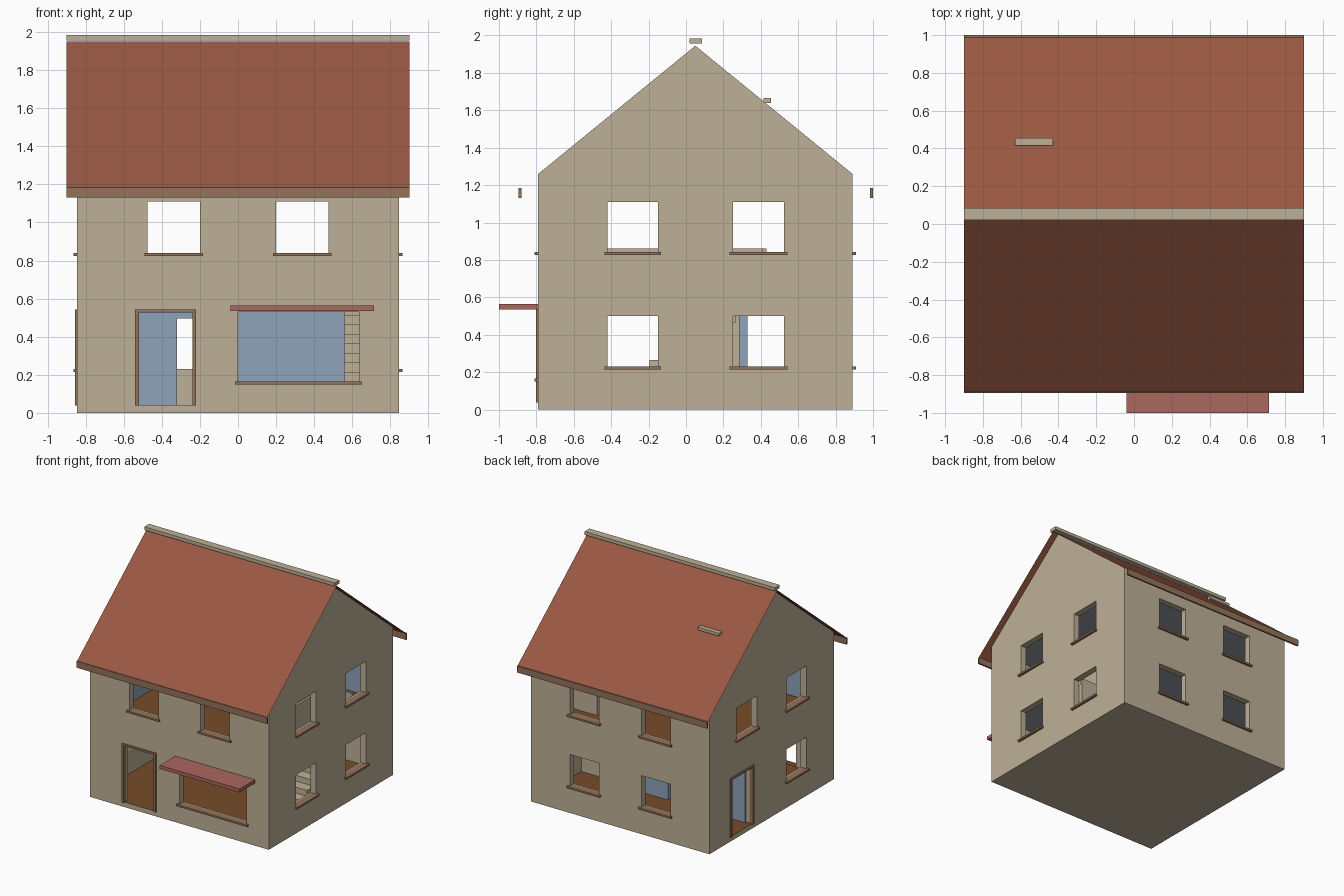
import bpy, bmesh
from mathutils import Vector

if "Cube" in bpy.data.objects:
    bpy.data.objects.remove(bpy.data.objects["Cube"])


def make_material(name, r, g, b):
    lin = [((c / 255 + 0.055) / 1.055) ** 2.4 for c in (r, g, b)] + [1]
    m = bpy.data.materials.new(name)
    m.use_nodes = True
    m.diffuse_color = lin
    m.node_tree.nodes["Principled BSDF"].inputs["Base Color"].default_value = lin
    return m


plaster = make_material("beige_plaster", 190, 176, 151)
tile = make_material("roof_tile", 154, 88, 66)
wood = make_material("brown_trim", 147, 114, 90)
red = make_material("awning_red", 171, 103, 94)
blue = make_material("blue_paint", 143, 163, 186)
floor = make_material("floor_wood", 118, 76, 42)
grey = make_material("ceiling_grey", 150, 155, 165)


def add_box(bm, x, y, z):
    """Box given by its (low, high) ranges."""
    verts = bmesh.ops.create_cube(bm, size=1)["verts"]
    for v in verts:
        v.co = Vector([(r[0] + r[1]) / 2 + c * (r[1] - r[0])
                       for r, c in zip((x, y, z), v.co)])


def finish(bm, name, *mats):
    bmesh.ops.recalc_face_normals(bm, faces=bm.faces)
    mesh = bpy.data.meshes.new(name)
    bm.to_mesh(mesh)
    bm.free()
    for m in mats:
        mesh.materials.append(m)
    ob = bpy.data.objects.new(name, mesh)
    bpy.context.scene.collection.objects.link(ob)
    return ob


def boxes(name, mat, *ranges):
    bm = bmesh.new()
    for r in ranges:
        add_box(bm, *r)
    return finish(bm, name, mat)


# Main dimensions
X, Y0, Y1 = 0.845, -0.79, 0.89
IX, IY0, IY1 = 0.79, -0.735, 0.835
RIDGE, EAVE, MID = 1.945, 1.26, 0.05
GROUND, UPPER, CEILING = 0.04, 0.64, 1.19

# House shell: gabled profile swept along x
bm = bmesh.new()
profile = [(Y0, 0), (Y1, 0), (Y1, EAVE), (MID, RIDGE), (Y0, EAVE)]
face = bm.faces.new([bm.verts.new((-X, y, z)) for y, z in profile])
swept = bmesh.ops.extrude_face_region(bm, geom=[face])["geom"]
bmesh.ops.translate(bm, vec=(2 * X, 0, 0),
                    verts=[g for g in swept if isinstance(g, bmesh.types.BMVert)])
walls = finish(bm, "house_walls", plaster, floor, grey, blue)

# Openings: wall, range along the wall, height range
cols_x = [(-0.475, -0.2), (0.2, 0.475)]
cols_y = [(-0.42, -0.15), (0.25, 0.525)]
low, high = (0.23, 0.5), (0.84, 1.11)
windows = [("front", c, high) for c in cols_x] + [("front", (0, 0.635), (0.165, 0.53))]
windows += [("back", c, h) for c in cols_x for h in (low, high)]
windows += [("left", c, h) for c in cols_y for h in (low, high)]
windows += [("right", c, high) for c in cols_y] + [("right", cols_y[0], low)]
doors = [("front", (-0.525, -0.235), (0.042, 0.53)),
         ("right", (0.315, 0.6), (0.042, 0.53))]


def on_wall(wall, span, heights, inward, outward):
    """Box ranges for a part set into or standing out of a wall."""
    if wall == "front":
        return span, (Y0 - outward, Y0 + inward), heights
    if wall == "back":
        return span, (Y1 - inward, Y1 + outward), heights
    if wall == "left":
        return (X - inward, X + outward), span, heights
    return (-X - outward, -X + inward), span, heights


rooms = boxes("room_cutter", plaster,
              ((-IX, IX), (IY0, IY1), (GROUND, 0.58)),
              ((-IX, IX), (IY0, IY1), (UPPER, CEILING)))
holes = boxes("opening_cutter", plaster,
              ((0.56, 0.78), (-0.3, 0.41), (0.55, 0.7)),
              *[on_wall(*o, 0.08, 0.05) for o in windows + doors])
for cutter in (rooms, holes):
    cutter.hide_render = True
    mod = walls.modifiers.new(cutter.name, "BOOLEAN")
    mod.operation, mod.solver, mod.object = "DIFFERENCE", "EXACT", cutter
bpy.context.view_layer.update()
cut = bpy.data.meshes.new_from_object(
    walls.evaluated_get(bpy.context.evaluated_depsgraph_get()))
walls.modifiers.clear()
walls.data = cut
for cutter in (rooms, holes):
    bpy.data.objects.remove(cutter)
cut.materials.clear()
for m in (plaster, floor, grey, blue):
    cut.materials.append(m)

# Inside faces: wooden floors, grey ceilings, blue upper walls
for p in cut.polygons:
    c, n = p.center, p.normal
    p.material_index = 0
    if n.z > 0.9 and min(abs(c.z - GROUND), abs(c.z - UPPER)) < 0.004:
        p.material_index = 1
    elif n.z < -0.9 and min(abs(c.z - 0.58), abs(c.z - CEILING)) < 0.004:
        p.material_index = 2
    elif UPPER < c.z < CEILING and (
            abs(abs(c.x) - IX) < 0.002 or min(abs(c.y - IY0), abs(c.y - IY1)) < 0.002):
        p.material_index = 3

# Window sills
for i, (wall, (a, b), (z0, z1)) in enumerate(windows):
    boxes(f"window_sill_{i + 1}", wood,
          on_wall(wall, (a - 0.017, b + 0.017), (z0 - 0.015, z0 + 0.001), 0.04, 0.02))

# Door frames
for wall, (a, b), (z0, z1) in doors:
    boxes(f"{wall}_door_frame", wood,
          on_wall(wall, (a - 0.015, a + 0.004), (z0 - 0.004, z1 + 0.012), 0.02, 0.012),
          on_wall(wall, (b - 0.004, b + 0.015), (z0 - 0.004, z1 + 0.012), 0.02, 0.012),
          on_wall(wall, (a, b), (z1 - 0.004, z1 + 0.012), 0.02, 0.012))

# Roof sheet with overhang
RX, lift = 0.9, 0.005
slope = (RIDGE - EAVE) / (MID - Y0)
drop = RIDGE - slope * 0.94 + lift
bm = bmesh.new()
rows = [[bm.verts.new((x, y, z)) for x in (-RX, RX)]
        for y, z in ((MID - 0.94, drop), (MID, RIDGE + lift), (MID + 0.94, drop))]
for a, b in zip(rows, rows[1:]):
    bm.faces.new((a[0], a[1], b[1], b[0]))
roof = finish(bm, "roof", tile)
if roof.data.polygons[0].normal.z < 0:
    roof.data.flip_normals()

# Roof details
boxes("ridge_cap", plaster, ((-RX, RX), (0.02, 0.085), (1.957, 1.985)))
boxes("roof_vent", plaster, ((-0.63, -0.43), (0.415, 0.455), (1.64, 1.665)))
for name, y in (("front_fascia", -0.895), ("back_fascia", 0.985)):
    boxes(name, wood, ((-RX, RX), (y, y + 0.015), (1.13, 1.185)))
boxes("awning", red, ((-0.04, 0.715), (-1, Y0), (0.535, 0.565)))

# Ground floor partition with a doorway
PY = (0.285, 0.33)
boxes("partition", blue,
      ((-IX, -0.32), PY, (GROUND, 0.58)),
      ((-0.32, -0.06), PY, (0.495, 0.58)),
      ((-0.06, 0.56), PY, (GROUND, 0.58)))

# Staircase and the low wall round the stairwell
tread = 0.0914
boxes("staircase", plaster,
      *[((0.56, IX), (-0.56 + tread * k, min(-0.56 + tread * (k + 1), 0.285)),
         (GROUND, 0.065 + 0.05 * k)) for k in range(10)])
boxes("stairwell_parapet", plaster,
      ((0.54, 0.56), (IY0, 0.43), (UPPER, 0.86)),
      ((0.56, IX), (0.41, 0.43), (UPPER, 0.86)))
